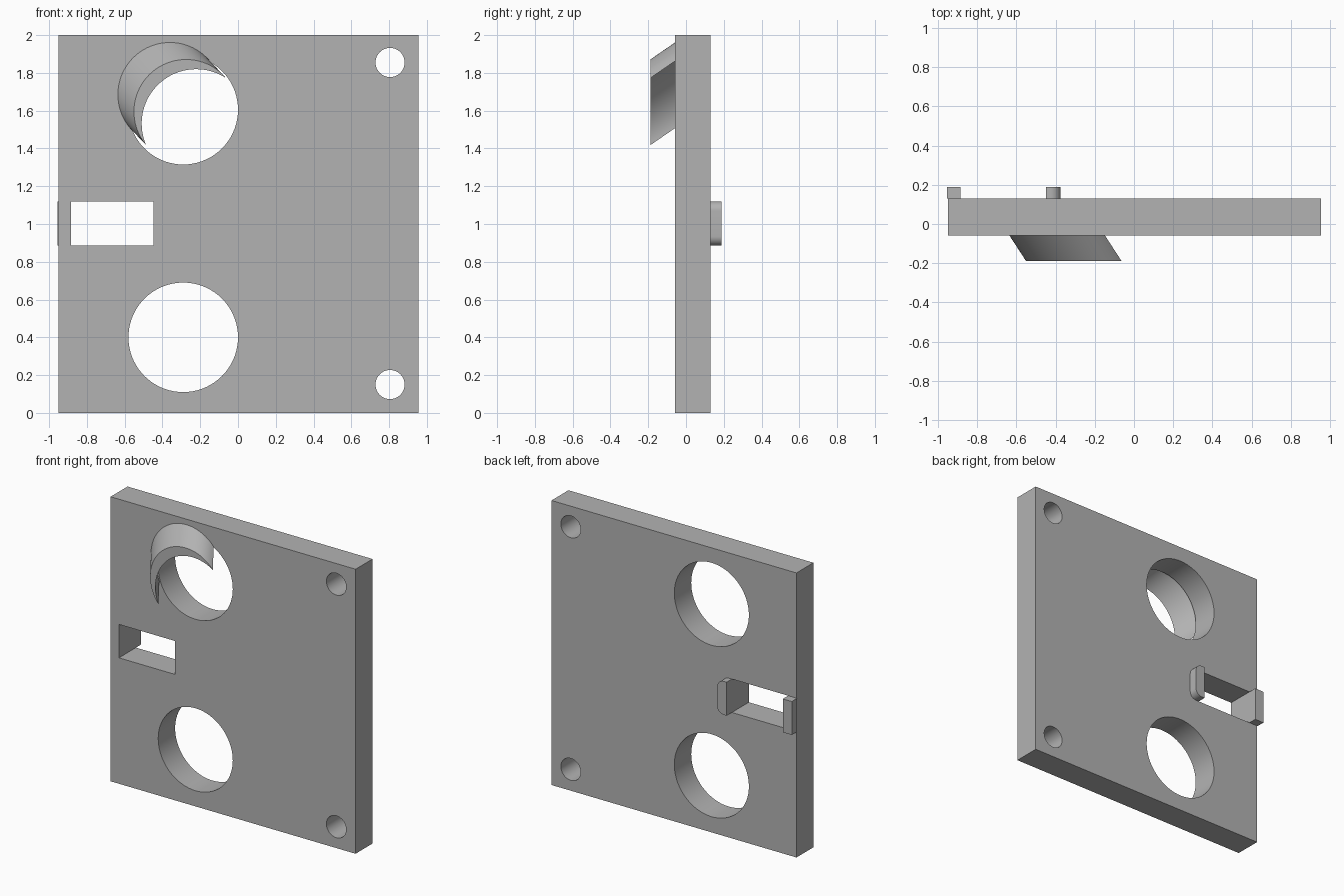
import bpy, bmesh, math
from math import cos, sin, radians

cube = bpy.data.objects.get("Cube")
if cube:
    bpy.data.objects.remove(cube, do_unlink=True)

FRONT, BACK = -0.058, 0.13        # plate faces
HOOD_FRONT, TAB_BACK = -0.189, 0.189

grey = bpy.data.materials.new("plain_grey")
grey.use_nodes = True
colour = (0.45, 0.45, 0.45, 1)
grey.diffuse_color = colour
grey.node_tree.nodes["Principled BSDF"].inputs["Base Color"].default_value = colour


def arc(cx, cz, r, start, end, steps):
    """Points on an arc in the x-z plane, angles in degrees."""
    angles = [radians(start + (end - start) * i / steps) for i in range(steps + 1)]
    return [(cx + r * cos(a), cz + r * sin(a)) for a in angles]


def box(x0, x1, z0, z1):
    return [(x0, z0), (x1, z0), (x1, z1), (x0, z1)]


def prism(name, outline, y0, y1, shift=(0, 0)):
    """Sweep an x-z outline from y0 to y1, optionally sheared."""
    bm = bmesh.new()
    near = [bm.verts.new((x, y0, z)) for x, z in outline]
    far = [bm.verts.new((x + shift[0], y1, z + shift[1])) for x, z in outline]
    bm.faces.new(near)
    bm.faces.new(far[::-1])
    for i in range(len(near)):
        j = (i + 1) % len(near)
        bm.faces.new((near[i], far[i], far[j], near[j]))
    bmesh.ops.recalc_face_normals(bm, faces=bm.faces)
    mesh = bpy.data.meshes.new(name)
    bm.to_mesh(mesh)
    bm.free()
    mesh.materials.append(grey)
    obj = bpy.data.objects.new(name, mesh)
    bpy.context.collection.objects.link(obj)
    return obj


def select(obj):
    bpy.ops.object.select_all(action='DESELECT')
    obj.select_set(True)
    bpy.context.view_layer.objects.active = obj


# Plate with two large openings, two screw holes and a slot
plate = prism("plate", box(-0.95, 0.955, 0, 2), FRONT, BACK)
openings = [arc(x, z, r, 0, 360, 72)[:-1] for x, z, r in (
    (-0.29, 1.605, 0.29), (-0.29, 0.4, 0.29),
    (0.805, 1.855, 0.077), (0.805, 0.15, 0.077))]
openings.append(box(-0.885, -0.448, 0.885, 1.12))
for outline in openings:
    cutter = prism("cutter", outline, FRONT - 0.1, BACK + 0.1)
    cutter.hide_render = True
    select(plate)
    cut = plate.modifiers.new("cut", 'BOOLEAN')
    cut.operation, cut.solver, cut.object = 'DIFFERENCE', 'EXACT', cutter
    bpy.ops.object.modifier_apply(modifier=cut.name)
    bpy.data.objects.remove(cutter, do_unlink=True)

# Slanted crescent hood: half circle outside, shallower arc inside
cx, cz, r, sag, axis = -0.36, 1.685, 0.276, 0.083, 130
ix, iz = cx - sag * cos(radians(axis)), cz - sag * sin(radians(axis))
half = math.degrees(math.atan2(r, sag))
outer = arc(cx, cz, r, axis - 90, axis + 90, 40)
inner = arc(ix, iz, math.hypot(r, sag), axis + half, axis - half, 40)
hood = prism("hood", outer + inner[1:-1], FRONT, HOOD_FRONT, (0.085, -0.09))

# Clip tabs on the back, either side of the slot
edge_tab = prism("edge_tab", box(-0.955, -0.885, 0.885, 1.12), BACK, TAB_BACK)
rad = 0.05
rounded = [(-0.448, 0.885)]
rounded += arc(-0.375 - rad, 0.885 + rad, rad, -90, 0, 10)
rounded += arc(-0.375 - rad, 1.12 - rad, rad, 0, 90, 10)
rounded.append((-0.448, 1.12))
rounded_tab = prism("rounded_tab", rounded, BACK, TAB_BACK)

for obj in (plate, hood, rounded_tab):
    select(obj)
    bpy.ops.object.shade_smooth_by_angle(angle=radians(30))
